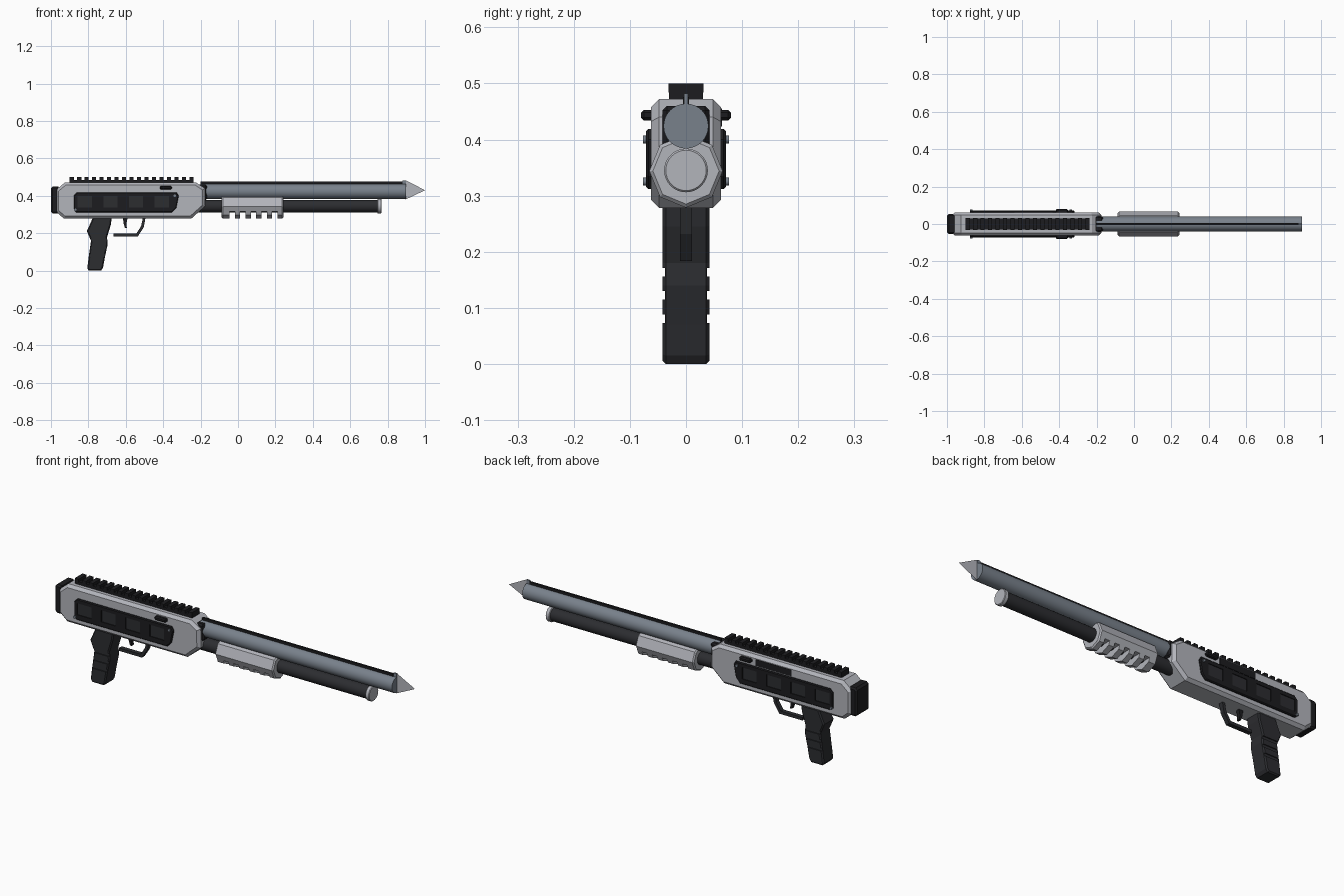
import bpy, bmesh, math
from mathutils import Matrix, Vector

if "Cube" in bpy.data.objects:
    bpy.data.objects.remove(bpy.data.objects["Cube"])


def material(name, r, g, b):
    m = bpy.data.materials.new(name)
    m.diffuse_color = (r, g, b, 1)
    m.use_nodes = True
    m.node_tree.nodes["Principled BSDF"].inputs["Base Color"].default_value = m.diffuse_color
    return m


LIGHT = material("light_metal", 0.45, 0.46, 0.50)
STEEL = material("blued_steel", 0.19, 0.22, 0.26)
DARK = material("dark_polymer", 0.025, 0.026, 0.03)
BLACK = material("black_polymer", 0.012, 0.012, 0.014)


def finish(bm, name, mat, smooth=False):
    bmesh.ops.recalc_face_normals(bm, faces=bm.faces)
    me = bpy.data.meshes.new(name)
    bm.to_mesh(me)
    bm.free()
    ob = bpy.data.objects.new(name, me)
    bpy.context.collection.objects.link(ob)
    if mat:
        me.materials.append(mat)
    if smooth:
        bpy.ops.object.select_all(action='DESELECT')
        ob.select_set(True)
        bpy.context.view_layer.objects.active = ob
        bpy.ops.object.shade_smooth_by_angle(angle=math.radians(35))
    return ob


def prism(name, pts, y0, y1, mat, bevel=0.0):
    """Extrude an xz outline along y and chamfer both rims."""
    bm = bmesh.new()
    face = bm.faces.new([bm.verts.new((x, y0, z)) for x, z in pts])
    ext = bmesh.ops.extrude_face_region(bm, geom=[face])
    bmesh.ops.translate(bm, vec=(0, y1 - y0, 0),
                        verts=[v for v in ext['geom'] if isinstance(v, bmesh.types.BMVert)])
    if bevel:
        rims = [e for e in bm.edges if abs(e.verts[0].co.y - e.verts[1].co.y) < 1e-6]
        bmesh.ops.bevel(bm, geom=rims, offset=bevel, segments=1, affect='EDGES', profile=0.5)
    return finish(bm, name, mat)


def boxes(name, spans, mat, bevel=0.0):
    """One mesh of boxes, each given as (x0, x1, y0, y1, z0, z1)."""
    bm = bmesh.new()
    for x0, x1, y0, y1, z0, z1 in spans:
        mid = Vector((x0 + x1, y0 + y1, z0 + z1)) / 2
        bmesh.ops.create_cube(bm, size=1, matrix=Matrix.Translation(mid)
                              @ Matrix.Diagonal((x1 - x0, y1 - y0, z1 - z0, 1)))
    if bevel:
        bmesh.ops.bevel(bm, geom=bm.edges[:], offset=bevel, segments=1, affect='EDGES', profile=0.5)
    return finish(bm, name, mat)


def rod(name, a, b, r, mat, sides=32, bevel=0.0, smooth=True):
    a, b = Vector(a), Vector(b)
    rot = (b - a).to_track_quat('Z', 'Y').to_matrix().to_4x4()
    bm = bmesh.new()
    bmesh.ops.create_cone(bm, cap_ends=True, segments=sides, radius1=r, radius2=r,
                          depth=(b - a).length, matrix=Matrix.Translation((a + b) / 2) @ rot)
    if bevel:
        rims = [e for e in bm.edges if any(len(f.verts) > 4 for f in e.link_faces)]
        bmesh.ops.bevel(bm, geom=rims, offset=bevel, segments=1, affect='EDGES', profile=0.5)
    return finish(bm, name, mat, smooth)


def cut(ob, spans):
    cutter = boxes("cutter", spans, None)
    cutter.hide_render = True
    mod = ob.modifiers.new("cut", 'BOOLEAN')
    mod.operation, mod.solver, mod.object = 'DIFFERENCE', 'EXACT', cutter
    bpy.context.view_layer.objects.active = ob
    bpy.ops.object.modifier_apply(modifier=mod.name)
    bpy.data.objects.remove(cutter)


# Receiver body, butt pad and front collar
prism("receiver", [(-0.973, 0.315), (-0.973, 0.432), (-0.925, 0.472), (-0.225, 0.472),
                   (-0.177, 0.44), (-0.175, 0.345), (-0.25, 0.278), (-0.93, 0.278)],
      -0.062, 0.062, LIGHT, 0.014)
prism("butt_pad", [(-1.0, 0.315), (-1.0, 0.44), (-0.99, 0.45), (-0.96, 0.45),
                   (-0.96, 0.305), (-0.99, 0.305)], -0.053, 0.053, BLACK, 0.008)
boxes("front_collar", [(-0.22, -0.166, -0.042, 0.042, 0.375, 0.46)], BLACK, 0.008)

# Top rail with cross teeth
boxes("rail_base", [(-0.9, -0.238, -0.03, 0.03, 0.465, 0.486)], BLACK)
step = (0.662 - 0.022) / 16
boxes("rail_teeth", [(-0.9 + i * step, -0.878 + i * step, -0.031, 0.031, 0.484, 0.5)
                     for i in range(17)], BLACK)

# Side panels with recessed windows, screws and buttons
outline = [(-0.877, 0.325), (-0.877, 0.402), (-0.86, 0.419), (-0.328, 0.419),
           (-0.317, 0.4), (-0.33, 0.335), (-0.352, 0.312), (-0.865, 0.312)]
for side, s in (("front", -1), ("back", 1)):
    panel = prism(side + "_panel", outline, *sorted((s * 0.055, s * 0.071)), BLACK, 0.004)
    windows = [(-0.86 + i * 0.137, -0.778 + i * 0.137, *sorted((s * 0.066, s * 0.09)), 0.339, 0.398)
               for i in range(4)]
    cut(panel, windows)
    boxes(side + "_window_inserts", [(a + 0.003, b - 0.003, *sorted((s * 0.06, s * 0.067)), c, d)
                                     for a, b, _, _, c, d in windows], DARK)
    for i, (x, z) in enumerate([(-0.338, 0.4), (-0.87, 0.325)]):
        rod(f"{side}_screw_{i + 1}", (x, s * 0.06, z), (x, s * 0.077, z), 0.007, STEEL, 12)
    boxes(side + "_safety_button", [(-0.418, -0.354, *sorted((s * 0.055, s * 0.08)), 0.434, 0.453)],
          BLACK, 0.005)
boxes("ejection_port", [(-0.64, -0.437, 0.05, 0.064, 0.423, 0.455)], BLACK)

# Barrel, sighting rib, front blade and magazine tube
rod("barrel", (-0.2, 0, 0.424), (0.897, 0, 0.424), 0.04, STEEL)
boxes("barrel_rib", [(-0.2, 0.88, -0.005, 0.005, 0.455, 0.476)], BLACK)
boxes("front_sight", [(0.88, 0.897, -0.004, 0.004, 0.455, 0.482)], STEEL)
bm = bmesh.new()
bm.faces.new([bm.verts.new(p) for p in ((0.895, 0, 0.38), (1.0, 0, 0.43), (0.895, 0, 0.484))])
finish(bm, "muzzle_blade", LIGHT)
rod("magazine_tube", (-0.21, 0, 0.345), (0.755, 0, 0.345), 0.033, DARK)
rod("magazine_cap", (0.745, 0, 0.345), (0.767, 0, 0.345), 0.039, LIGHT, 32, 0.003)

# Octagonal pump grip with slots underneath
pump = rod("pump_grip", (-0.087, 0, 0.344), (0.242, 0, 0.344), 0.0655, LIGHT, 8, 0.006, False)
cut(pump, [(-0.045 + i * 0.057, -0.017 + i * 0.057, -0.1, 0.1, 0.2, 0.316) for i in range(5)])

# Pistol grip with side grooves
grip = prism("pistol_grip", [(-0.775, 0.285), (-0.675, 0.285), (-0.68, 0.245), (-0.7, 0.18),
                             (-0.697, 0.14), (-0.712, 0.07), (-0.722, 0.015), (-0.732, 0.0),
                             (-0.797, 0.0), (-0.806, 0.012), (-0.8, 0.06), (-0.786, 0.16),
                             (-0.808, 0.212)], -0.042, 0.042, DARK, 0.006)
cut(grip, [(-0.9, -0.6, *sorted((s * 0.037, s * 0.06)), z, z + 0.015)
           for s in (-1, 1) for z in (0.156, 0.115, 0.073)])

# Trigger and guard
prism("trigger_guard", [(-0.665, 0.184), (-0.535, 0.184), (-0.504, 0.232), (-0.494, 0.285),
                        (-0.508, 0.285), (-0.518, 0.238), (-0.543, 0.199), (-0.665, 0.199)],
      -0.011, 0.011, DARK)
prism("trigger", [(-0.616, 0.285), (-0.59, 0.285), (-0.597, 0.25), (-0.594, 0.227),
                  (-0.604, 0.227), (-0.611, 0.25)], -0.009, 0.009, BLACK)
